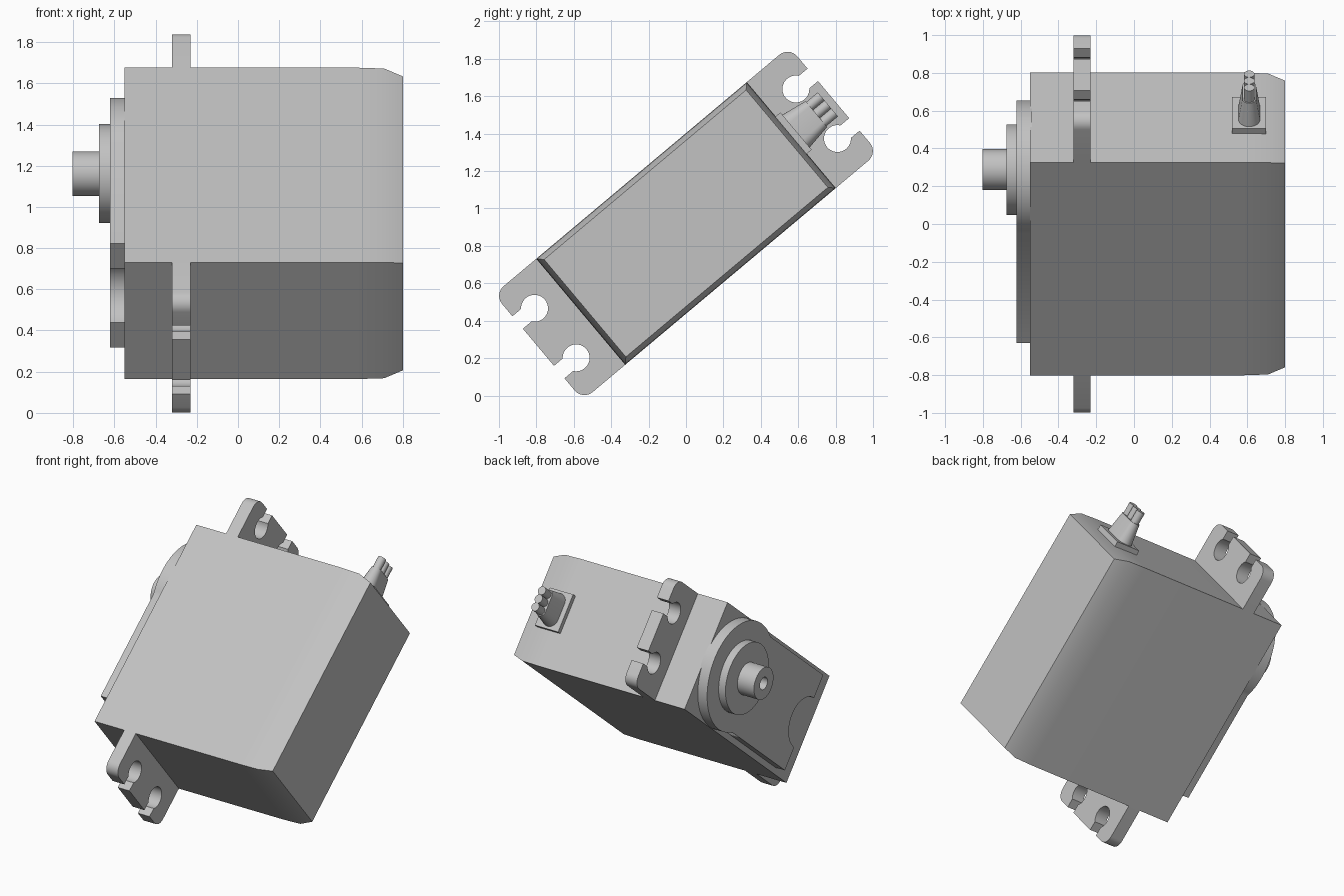
import bpy, bmesh, math
from mathutils import Matrix

old = bpy.data.objects.get("Cube")
if old:
    bpy.data.objects.remove(old)

grey = bpy.data.materials.new("plain grey")
grey.use_nodes = True
COLOUR = (0.54, 0.54, 0.54, 1)
grey.diffuse_color = COLOUR
grey.node_tree.nodes["Principled BSDF"].inputs["Base Color"].default_value = COLOUR

# Parts are built lying flat (x across, u along, v up) and then tilted
TILT = Matrix.Translation((0, 0, 0.92)) @ Matrix.Rotation(math.radians(40), 4, 'X')


def loft(name, rings):
    """Skin a series of equal rings and cap both ends."""
    bm = bmesh.new()
    loops = [[bm.verts.new(p) for p in ring] for ring in rings]
    n = len(loops[0])
    for a, b in zip(loops, loops[1:]):
        for i in range(n):
            j = (i + 1) % n
            bm.faces.new((a[i], a[j], b[j], b[i]))
    bm.faces.new(loops[0])
    bm.faces.new(loops[-1])
    bmesh.ops.recalc_face_normals(bm, faces=bm.faces)
    bm.transform(TILT)
    mesh = bpy.data.meshes.new(name)
    bm.to_mesh(mesh)
    bm.free()
    mesh.materials.append(grey)
    obj = bpy.data.objects.new(name, mesh)
    bpy.context.collection.objects.link(obj)
    bpy.ops.object.select_all(action='DESELECT')
    obj.select_set(True)
    bpy.context.view_layer.objects.active = obj
    bpy.ops.object.shade_smooth_by_angle(angle=math.radians(30))
    return obj


def arc(cu, cv, r, start, end, steps):
    angles = [math.radians(start + (end - start) * i / steps) for i in range(steps + 1)]
    return [(cu + r * math.cos(a), cv + r * math.sin(a)) for a in angles]


def at_x(outline, x):
    return [(x, u, v) for u, v in outline]


def prism(name, outline, x0, x1):
    return loft(name, [at_x(outline, x0), at_x(outline, x1)])


def circle(u, r, steps=48):
    return arc(u, 0, r, 0, 360, steps)[:-1]


def mirror_v(half):
    return half + [(u, -v) for u, v in reversed(half)]


# Case with softened far edges
HU, HV = 0.735, 0.37


def case_ring(x, inset):
    u, v = HU - inset, HV - inset
    return at_x([(u, v), (-u, v), (-u, -v), (u, -v)], x)


loft("case", [case_ring(-0.55, 0), case_ring(0.58, 0),
              case_ring(0.71, 0.003), case_ring(0.80, 0.03)])

# Mounting tabs with open keyhole slots
END, R, HOLE, HOLE_V, SLOT = 1.03, 0.068, 0.072, 0.173, 0.0435
gap = math.degrees(math.asin(SLOT / HOLE))
half_tab = ([(HU - 0.01, HV)] + arc(END - R, HV - R, R, 90, 0, 8)
            + [(END, HOLE_V + SLOT)]
            + arc(0.912, HOLE_V, HOLE, gap, 360 - gap, 28)
            + [(END, HOLE_V - SLOT)])
for side, name in ((1, "upper_mounting_tab"), (-1, "lower_mounting_tab")):
    prism(name, [(side * u, v) for u, v in mirror_v(half_tab)], -0.32, -0.23)

# Raised gear cover: round end, straight sides, notched tail
SHAFT_U, COVER_R, COVER_V, TAIL, NOTCH = 0.376, 0.367, 0.33, -0.545, 0.17
meet = 180 - math.degrees(math.asin(COVER_V / COVER_R))
half_cover = (arc(SHAFT_U, 0, COVER_R, 1, meet, 28)
              + [(TAIL, COVER_V)]
              + arc(TAIL, 0, NOTCH, 90, 2, 16))
prism("gear_cover", mirror_v(half_cover), -0.622, -0.54)

# Output boss and hollow shaft
prism("output_boss", circle(SHAFT_U, 0.24), -0.675, -0.61)
loft("output_shaft", [at_x(circle(SHAFT_U, r), x) for x, r in
                      ((-0.66, 0.108), (-0.803, 0.108), (-0.803, 0.042), (-0.69, 0.042))])

# Cable outlet on the upper end
CABLE_X = 0.61


def stadium(u, half_len, r):
    """Rounded slot shape lying across the end of the case."""
    flat = half_len - r
    pts = arc(CABLE_X, flat, r, 0, 180, 12) + arc(CABLE_X, -flat, r, 180, 360, 12)
    return [(x, u, v) for x, v in pts]


def plate_ring(u):
    return [(CABLE_X + sx * 0.09, u, sv * 0.13)
            for sx, sv in ((1, 1), (-1, 1), (-1, -1), (1, -1))]


loft("cable_base", [plate_ring(0.72), plate_ring(0.768)])
loft("strain_relief", [stadium(0.76, 0.115, 0.058), stadium(0.91, 0.09, 0.036)])
for name, v in (("upper_wire", 0.056), ("middle_wire", 0), ("lower_wire", -0.056)):
    loft(name, [[(CABLE_X + dx, u, v + dv) for dx, dv in circle(0, 0.028, 20)]
                for u in (0.89, 0.99)])
